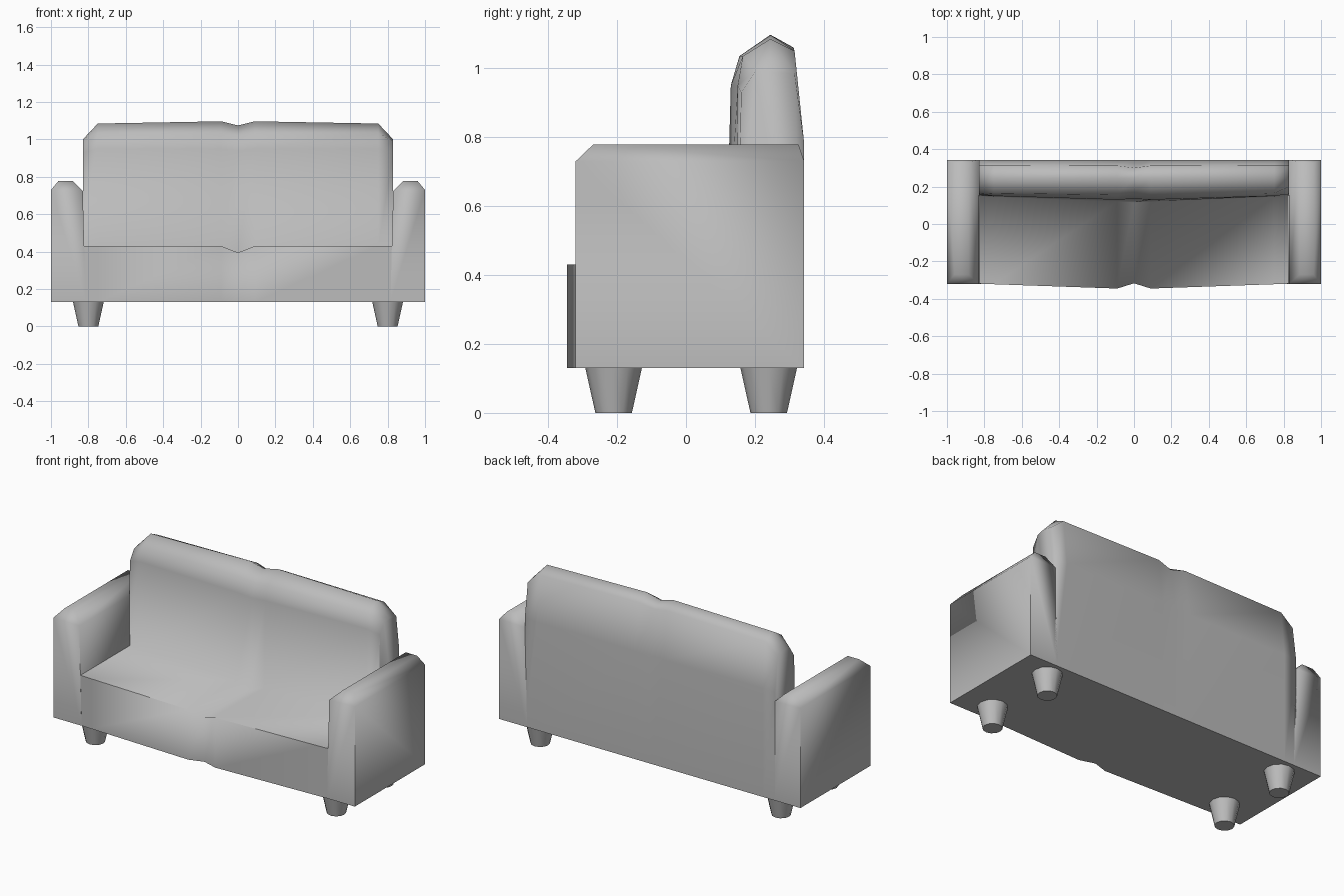
import bpy, bmesh
from mathutils import Matrix

cube = bpy.data.objects.get("Cube")
if cube:
    bpy.data.objects.remove(cube)

fabric = bpy.data.materials.new("grey fabric")
fabric.use_nodes = True
GREY = (0.5, 0.5, 0.5, 1)
fabric.diffuse_color = GREY
fabric.node_tree.nodes["Principled BSDF"].inputs["Base Color"].default_value = GREY

BASE, SEAT, BACK = 0.13, 0.43, 0.343


def finish(name, bm, is_sharp):
    """Smooth the mesh, harden the chosen edges and link the object."""
    bmesh.ops.recalc_face_normals(bm, faces=bm.faces)
    for f in bm.faces:
        f.smooth = True
    for e in bm.edges:
        e.smooth = not is_sharp(*(v.co for v in e.verts))
    mesh = bpy.data.meshes.new(name)
    bm.to_mesh(mesh)
    bm.free()
    mesh.materials.append(fabric)
    obj = bpy.data.objects.new(name, mesh)
    bpy.context.collection.objects.link(obj)


def bridge(bm, rings):
    """Join neighbouring closed rings with quads."""
    for a, b in zip(rings, rings[1:]):
        for i in range(len(a)):
            j = (i + 1) % len(a)
            bm.faces.new((a[i], a[j], b[j], b[i]))


# Seat and backrest: side profiles lofted from the middle crease outwards
# x, seat front y, seat z, back foot y, shoulder (y, z), front top (y, z), ridge z, rear top (y, z)
SECTIONS = [
    (0.00, -0.317, 0.395, 0.115, (0.135, 0.94), (0.165, 1.02), 1.075, (0.30, 1.04)),
    (0.09, -0.345, SEAT, 0.12, (0.13, 0.95), (0.155, 1.035), 1.097, (0.312, 1.06)),
    (0.75, -0.322, SEAT, 0.145, (0.15, 0.95), (0.165, 1.035), 1.085, (0.315, 1.05)),
    (0.83, -0.319, SEAT, 0.15, (0.16, 0.93), (0.20, 0.99), 1.0, (0.315, 0.985)),
]


def section(bm, x, front, seat, foot, shoulder, top, ridge, rear):
    profile = [(front, BASE), (front, seat), (foot, seat), shoulder, top,
               (0.245, ridge), rear, (BACK, 0.78), (BACK, BASE)]
    return [bm.verts.new((x, y, z)) for y, z in profile]


def body_sharp(a, b):
    low = min(a.z, b.z)
    bottom = max(a.z, b.z) < BASE + 0.01
    hidden_end = min(abs(a.x), abs(b.x)) > 0.82 and low < 0.5
    seat_front = (max(a.y, b.y) < -0.3 and low > 0.42
                  and min(abs(a.x), abs(b.x)) > 0.05)
    return bottom or hidden_end or seat_front


bm = bmesh.new()
mirrored = [(-s[0],) + s[1:] for s in reversed(SECTIONS[1:])]
rings = [section(bm, *s) for s in mirrored + SECTIONS]
bridge(bm, rings)
for end in (rings[0], rings[-1]):
    bm.faces.new(end)
finish("seat_and_backrest", bm, body_sharp)

# Armrests: bevelled cross-section with the crown set in at both ends
ARM = [(0.815, BASE), (0.83, 0.725), (0.885, 0.778),
       (0.96, 0.778), (1.0, 0.73), (1.0, BASE)]


def arm_sharp(a, b):
    bottom = max(a.z, b.z) < BASE + 0.01
    upright = abs(a.z - b.z) > 0.4
    return bottom or upright


for name, side in (("left_armrest", 1), ("right_armrest", -1)):
    bm = bmesh.new()
    rings = []
    for edge_y, crown_y in ((-0.32, -0.27), (BACK, 0.327)):
        rings.append([bm.verts.new((side * x, crown_y if z > 0.75 else edge_y, z))
                      for x, z in ARM])
    bridge(bm, rings)
    for r in rings:
        bm.faces.new((r[0], r[1], r[4], r[5]))
        bm.faces.new(r[1:5])
    finish(name, bm, arm_sharp)

# Tapered round legs
for front, y in (("front", -0.21), ("back", 0.24)):
    for side, x in (("left", 0.8), ("right", -0.8)):
        bm = bmesh.new()
        bmesh.ops.create_cone(bm, cap_ends=True, segments=12, radius1=0.053,
                              radius2=0.082, depth=BASE,
                              matrix=Matrix.Translation((x, y, BASE / 2)))
        finish(f"{front}_{side}_leg", bm, lambda a, b: abs(a.z - b.z) < 0.01)
